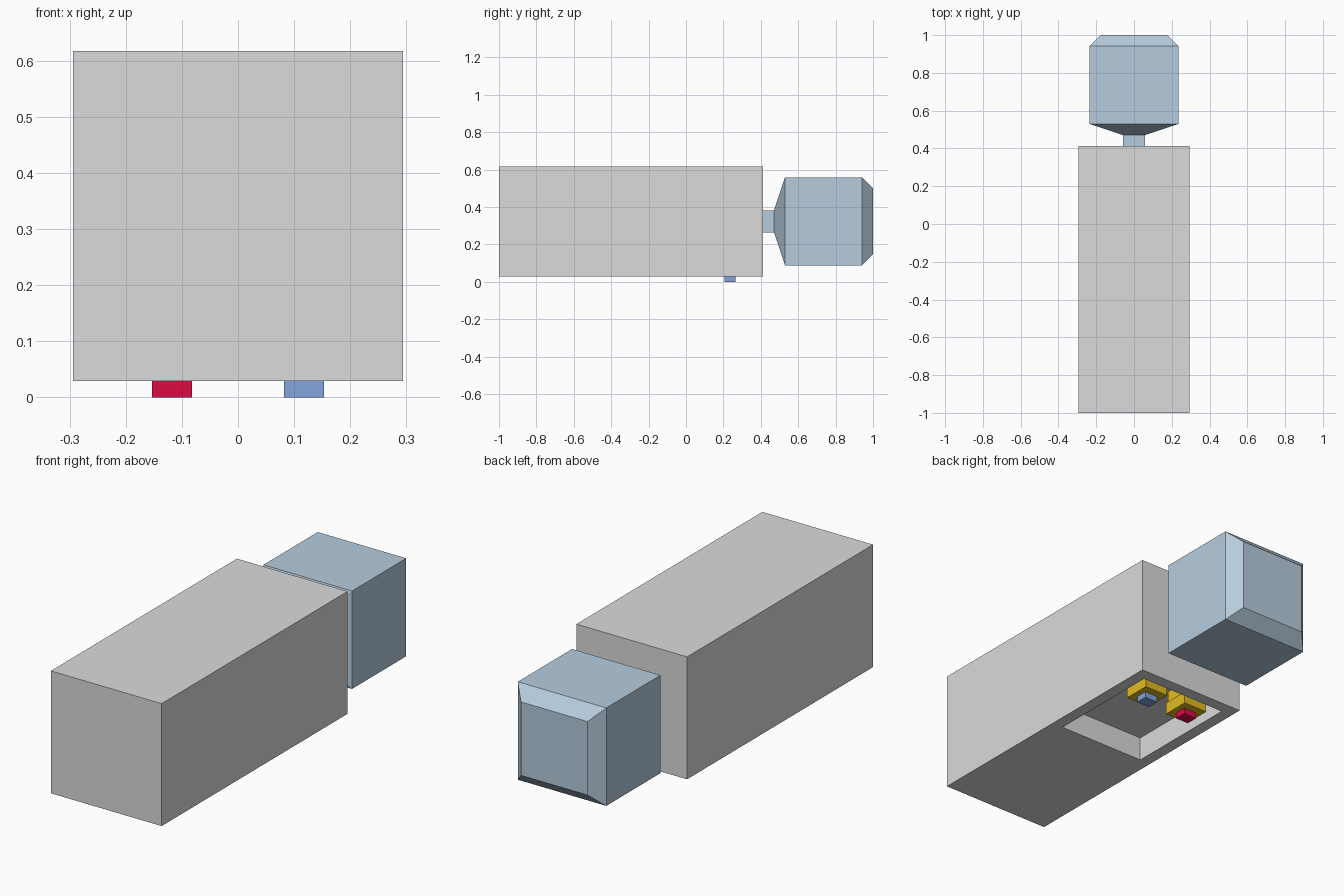
import bpy, bmesh

if "Cube" in bpy.data.objects:
    bpy.data.objects.remove(bpy.data.objects["Cube"])

U = 1 / 17            # modelling unit: the whole model is 34 units long
Z0 = U / 2            # underside of the body
ZC = Z0 + 5 * U       # height of the long axis


def material(name, rgb):
    m = bpy.data.materials.new(name)
    lin = [((c / 255 + 0.055) / 1.055) ** 2.4 if c > 10 else c / 255 / 12.92 for c in rgb]
    m.diffuse_color = (*lin, 1)
    m.use_nodes = True
    m.node_tree.nodes["Principled BSDF"].inputs["Base Color"].default_value = m.diffuse_color
    return m


GREY = material("light_grey", (219, 219, 219))
STEEL = material("pale_blue_grey", (182, 204, 222))
YELLOW = material("yellow", (225, 187, 33))
BLUE = material("blue", (132, 163, 222))
RED = material("red", (219, 11, 66))


def loft(name, rings, mat):
    """Join four-cornered rings into a closed skin, capped at both ends."""
    bm = bmesh.new()
    loops = [[bm.verts.new(p) for p in r] for r in rings]
    for a, b in zip(loops, loops[1:]):
        for i in range(4):
            j = (i + 1) % 4
            bm.faces.new((a[i], a[j], b[j], b[i]))
    bm.faces.new(loops[0])
    bm.faces.new(loops[-1])
    bmesh.ops.recalc_face_normals(bm, faces=bm.faces)
    mesh = bpy.data.meshes.new(name)
    bm.to_mesh(mesh)
    bm.free()
    mesh.materials.append(mat)
    ob = bpy.data.objects.new(name, mesh)
    bpy.context.collection.objects.link(ob)
    return ob


def flat_ring(x0, x1, y0, y1, z):
    return [(x0, y0, z), (x1, y0, z), (x1, y1, z), (x0, y1, z)]


def upright_ring(r, y):
    return [(-r, y, ZC - r), (r, y, ZC - r), (r, y, ZC + r), (-r, y, ZC + r)]


def box(name, cx, cy, wx, wy, z0, z1, mat):
    r = (cx - wx / 2, cx + wx / 2, cy - wy / 2, cy + wy / 2)
    return loft(name, [flat_ring(*r, z0), flat_ring(*r, z1)], mat)


# Long body with a rectangular recess in its underside
back = -1 + 24 * U
hole = (-4 * U, 4 * U, back - 11 * U, back - U)
outer = (-5 * U, 5 * U, -1, back)
loft("body", [flat_ring(*hole, Z0 + 2 * U), flat_ring(*hole, Z0),
              flat_ring(*outer, Z0), flat_ring(*outer, Z0 + 10 * U)], GREY)

# Neck, tapered collar, square head and chamfered end in one skin
loft("head", [upright_ring(r * U, back + d * U) for r, d in
              ((1, 0), (1, 1), (4, 2), (4, 9), (3, 10))], STEEL)

# Two clips inside the recess, each with a coloured tip
for side, mat, label in ((1, BLUE, "right"), (-1, RED, "left")):
    cx, cy = side * 2 * U, 4 * U
    box(label + "_clip_stem", cx, cy, 2 * U, 2 * U, Z0 + U, Z0 + 2 * U, YELLOW)
    box(label + "_clip_plate", cx, cy, 2.2 * U, 2.3 * U, Z0, Z0 + U, YELLOW)
    box(label + "_clip_tip", cx, cy, 1.2 * U, U, 0, Z0, mat)
